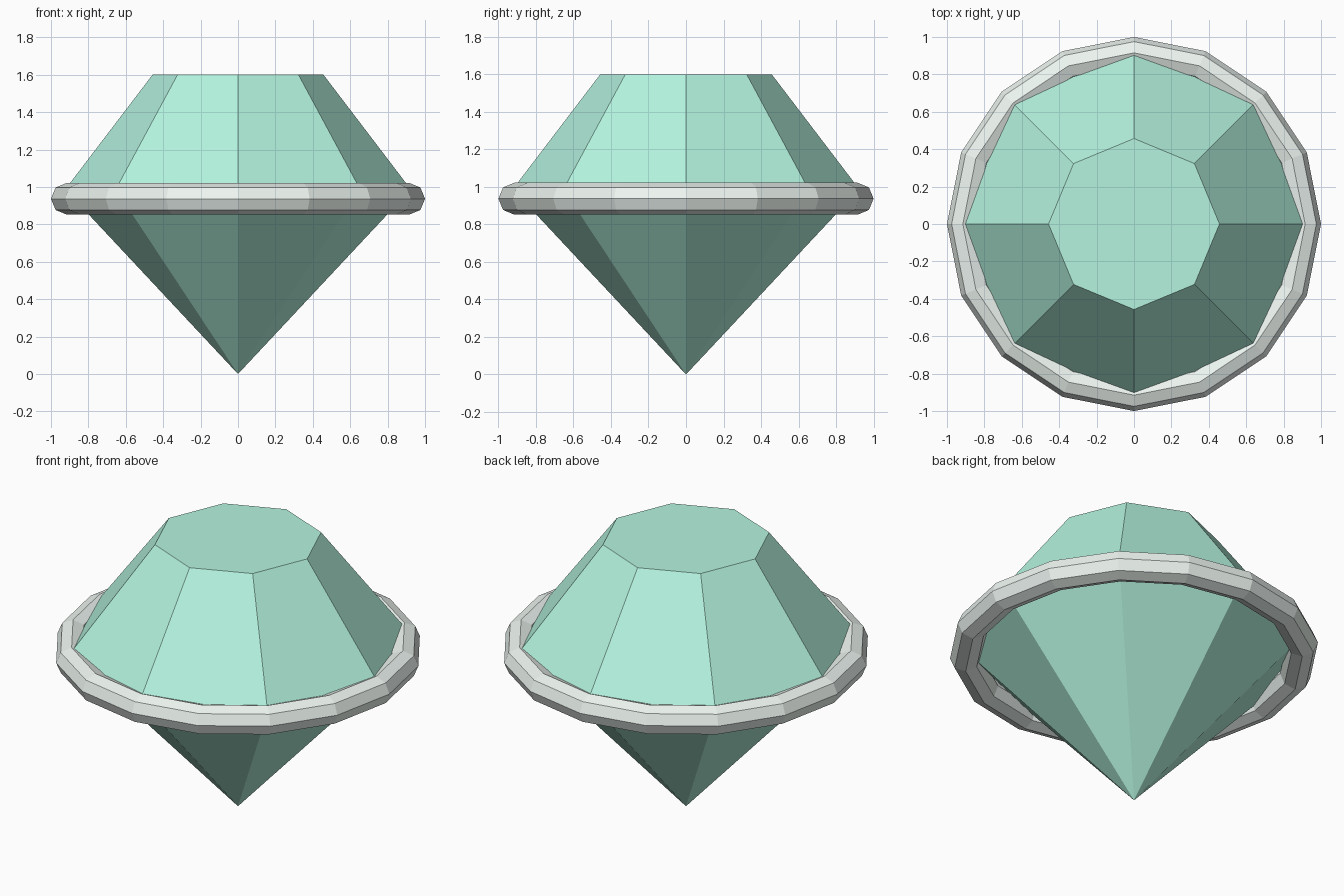
import bpy, bmesh, math

if "Cube" in bpy.data.objects:
    bpy.data.objects.remove(bpy.data.objects["Cube"])


def material(name, rgb):
    m = bpy.data.materials.new(name)
    m.diffuse_color = (*rgb, 1)
    m.use_nodes = True
    m.node_tree.nodes["Principled BSDF"].inputs["Base Color"].default_value = m.diffuse_color
    return m


def finish(name, bm, mat):
    bmesh.ops.recalc_face_normals(bm, faces=bm.faces)
    mesh = bpy.data.meshes.new(name)
    bm.to_mesh(mesh)
    bm.free()
    mesh.materials.append(mat)
    obj = bpy.data.objects.new(name, mesh)
    bpy.context.collection.objects.link(obj)


def circle(bm, count, radius, z):
    return [bm.verts.new((radius * math.cos(2 * math.pi * i / count),
                          radius * math.sin(2 * math.pi * i / count), z))
            for i in range(count)]


def bridge(bm, a, b):
    n = len(a)
    for i in range(n):
        j = (i + 1) % n
        bm.faces.new((a[i], a[j], b[j], b[i]))


# Eight-sided gem: flat table, crown, widest line, point
bm = bmesh.new()
table = circle(bm, 8, 0.457, 1.6)
girdle = circle(bm, 8, 0.924, 0.987)
tip = bm.verts.new((0, 0, 0))
bm.faces.new(table)
bridge(bm, girdle, table)
for i in range(8):
    bm.faces.new((girdle[i], tip, girdle[(i + 1) % 8]))
finish("gem", bm, material("green_gem", (0.46, 0.9, 0.74)))

# Low-poly ring around the gem: 16 segments, octagonal section
bm = bmesh.new()
R, r, zc = 0.915, 0.085, 0.937
loops = [circle(bm, 16, R + r * math.cos(k * math.pi / 4),
                zc + r * math.sin(k * math.pi / 4)) for k in range(8)]
for k in range(8):
    bridge(bm, loops[k], loops[(k + 1) % 8])
finish("setting_ring", bm, material("pale_metal", (0.85, 0.92, 0.88)))
